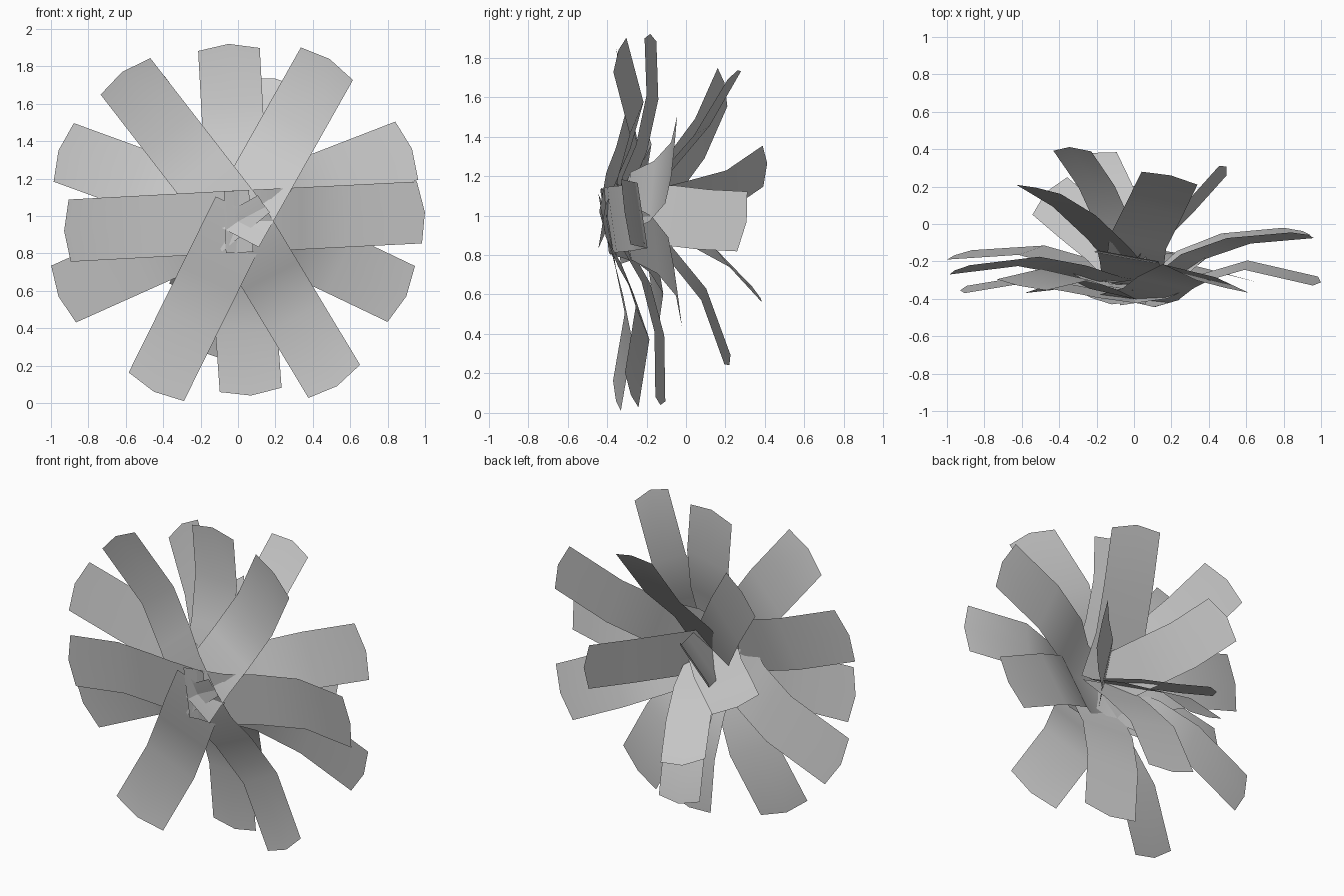
import bpy, bmesh
from mathutils import Vector


def leaf(name, path, side, width=0.335, cap=0.03):
    """Flat folded strip along a path, with a shallow three-point tip."""
    bm = bmesh.new()
    rows = []
    last = len(path) - 1
    for i, p in enumerate(path):
        # keep the outer tip slightly rounded
        fwd = (path[min(i + 1, last)] - path[max(i - 1, 0)]).normalized()
        s = (side - fwd * side.dot(fwd)).normalized() * width / 2
        mid = p + (fwd * cap if i == last else Vector())
        rows.append([bm.verts.new(p - s), bm.verts.new(mid), bm.verts.new(p + s)])
    for a, b in zip(rows, rows[1:]):
        for k in range(2):
            bm.faces.new((a[k], b[k], b[k + 1], a[k + 1])).smooth = True
    me = bpy.data.meshes.new(name)
    bm.to_mesh(me)
    bm.free()
    ob = bpy.data.objects.new(name, me)
    bpy.context.collection.objects.link(ob)


def fan(name, tips, hub, inner):
    """Radial strips: tip x, tip z, bend depth, tip depth, sideways tilt."""
    for i, (x, z, yb, yt, tilt) in enumerate(tips):
        d = Vector((x, 0, z - hub.z))
        r = d.length
        d.normalize()

        def at(k, y):
            return Vector((0, y, hub.z)) + d * k
        side = Vector((-d.z * 0.33, tilt, d.x * 0.33))
        path = [at(-0.07, hub.y), at(0.18, hub.y + 0.035),
                at(0.34, inner * hub.y + (1 - inner) * yb),
                at(0.6, yb), at(r - 0.03, yt)]
        leaf(f"{name}_{i + 1}", path, side)


# Front ring of leaves
fan("front_leaf", [
    (0.49, 1.84, -0.25, -0.335, 0.07),
    (1.00, 1.02, -0.22, -0.305, -0.05),
    (0.53, 0.09, -0.22, -0.275, -0.07),
    (-0.45, 0.06, -0.29, -0.35, 0.04),
    (-0.93, 0.92, -0.30, -0.35, 0.04),
    (-0.62, 1.77, -0.27, -0.325, 0.06)],
    Vector((0, -0.41, 0.97)), 0.4)

# Middle ring of leaves
fan("middle_leaf", [
    (-0.05, 1.92, -0.17, -0.18, 0.06),
    (0.93, 1.36, -0.09, -0.06, 0.03),
    (0.90, 0.57, -0.07, -0.04, -0.04),
    (0.07, 0.04, -0.135, -0.13, -0.05),
    (-0.96, 0.57, -0.14, -0.165, 0.05),
    (-0.96, 1.35, -0.20, -0.245, -0.05)],
    Vector((0, -0.33, 1.0)), 0.35)

# Back leaves sweeping rearwards: inner point, bend, tip, width direction
back = [
    ((0.02, -0.1, 1.22), (0.11, 0.08, 1.43), (0.19, 0.245, 1.71), (1, -0.1, 0.06)),
    ((-0.14, -0.1, 1.16), (-0.32, 0.07, 1.39), (-0.51, 0.185, 1.65), (-0.23, 0.04, -0.23)),
    ((-0.1, -0.02, 1.06), (-0.2, 0.2, 1.12), (-0.33, 0.39, 1.25), (0.6, 0.05, 0.7)),
    ((0.13, -0.08, 1.0), (0.3, 0.09, 0.98), (0.475, 0.285, 0.97), (-0.04, 0.05, 0.3)),
    ((-0.06, -0.02, 0.89), (-0.15, 0.19, 0.78), (-0.23, 0.36, 0.6), (1, 0.1, -0.2)),
    ((-0.02, -0.08, 0.81), (-0.06, 0.09, 0.6), (-0.1, 0.21, 0.27), (1, -0.1, -0.16)),
    ((-0.15, -0.1, 0.98), (-0.31, 0.03, 0.95), (-0.45, 0.15, 0.93), (0.5, 0.5, -0.25)),
]
for i, (a, b, c, s) in enumerate(back):
    path = [Vector((0, -0.26, 1.0)), Vector(a), Vector(b), Vector(c)]
    leaf(f"back_leaf_{i + 1}", path, Vector(s), 0.29 if i in (2, 4, 6) else 0.31)
